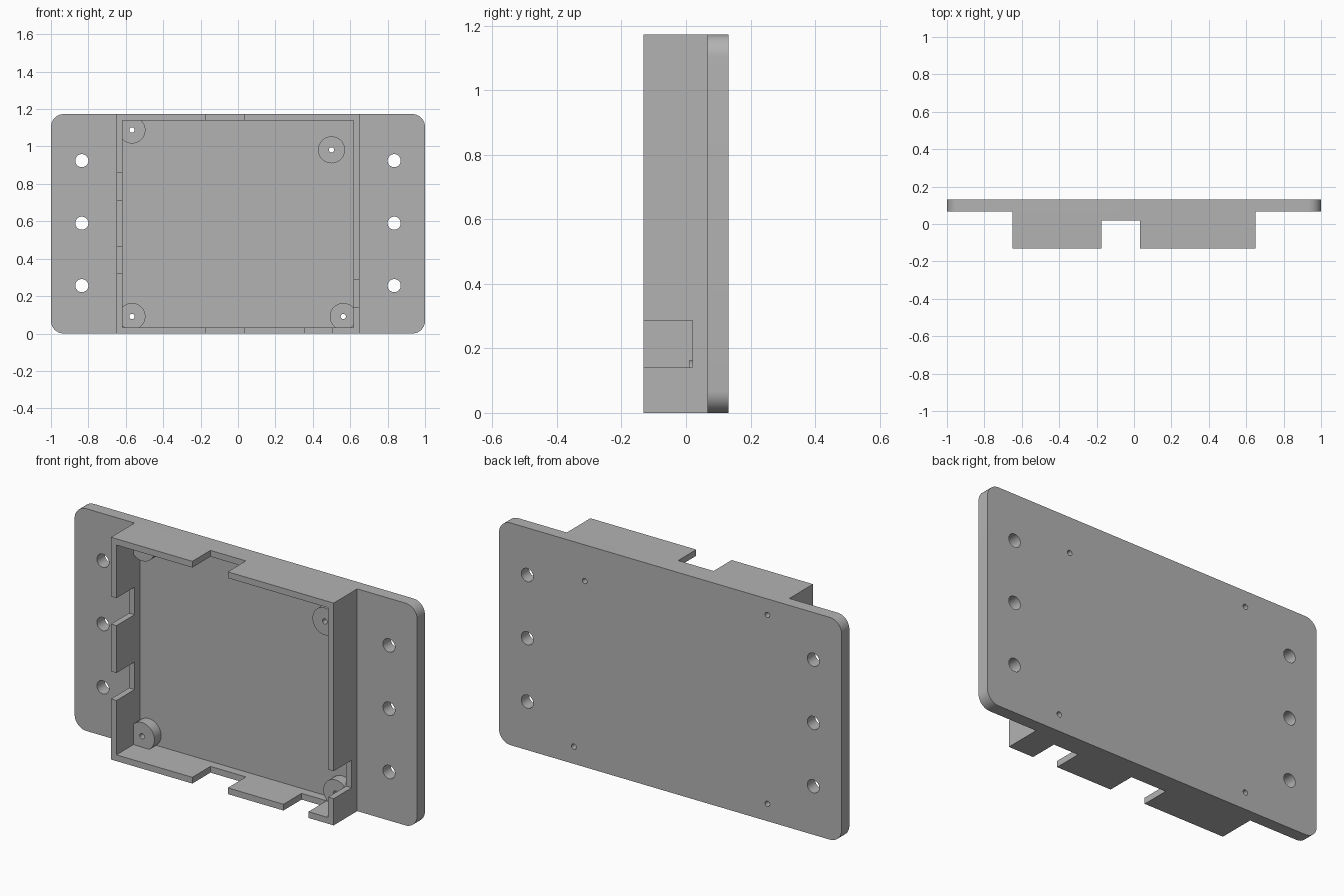
import bpy, bmesh, math
from mathutils import Matrix, Vector

if "Cube" in bpy.data.objects:
    bpy.data.objects.remove(bpy.data.objects["Cube"], do_unlink=True)

H = 1.173                                  # overall height
BACK, PLATE, LEDGE, RIM = 0.131, 0.066, 0.02, -0.131   # depth levels along y
OUT, IN, WALL = 0.65, 0.618, 0.033         # wall half widths and thickness

grey = bpy.data.materials.new("plain grey")
grey.use_nodes = True
grey.diffuse_color = (0.45, 0.45, 0.45, 1)
grey.node_tree.nodes["Principled BSDF"].inputs["Base Color"].default_value = (0.45, 0.45, 0.45, 1)


def finish(name, bm):
    mesh = bpy.data.meshes.new(name)
    bmesh.ops.recalc_face_normals(bm, faces=bm.faces)
    bm.to_mesh(mesh)
    bm.free()
    mesh.materials.append(grey)
    ob = bpy.data.objects.new(name, mesh)
    bpy.context.collection.objects.link(ob)
    return ob


def add_box(bm, x0, x1, y0, y1, z0, z1):
    centre = Vector((x0 + x1, y0 + y1, z0 + z1)) / 2
    size = Matrix.Diagonal((x1 - x0, y1 - y0, z1 - z0, 1))
    return bmesh.ops.create_cube(bm, size=1, matrix=Matrix.Translation(centre) @ size)["verts"]


def add_rod(bm, x, z, r, y0, y1, sides=40):
    place = Matrix.Translation((x, (y0 + y1) / 2, z)) @ Matrix.Rotation(math.pi / 2, 4, 'X')
    bmesh.ops.create_cone(bm, cap_ends=True, segments=sides, radius1=r, radius2=r,
                          depth=y1 - y0, matrix=place)


def cut(ob, bm):
    cutter = finish("cutter", bm)
    cutter.hide_render = True
    mod = ob.modifiers.new("cut", 'BOOLEAN')
    mod.operation, mod.solver, mod.object = 'DIFFERENCE', 'EXACT', cutter
    bpy.context.view_layer.objects.active = ob
    bpy.ops.object.modifier_apply(modifier=mod.name)
    bpy.data.objects.remove(cutter, do_unlink=True)


def smooth(ob):
    bpy.ops.object.select_all(action='DESELECT')
    ob.select_set(True)
    bpy.context.view_layer.objects.active = ob
    bpy.ops.object.shade_smooth_by_angle(angle=math.radians(30))


STANDOFFS = [(-0.567, 0.091), (0.563, 0.091), (-0.567, 1.088), (0.5, 0.982)]

# Mounting plate with rounded corners
bm = bmesh.new()
add_box(bm, -1, 1, PLATE, BACK, 0, H)
corners = [e for e in bm.edges if abs(e.verts[0].co.y - e.verts[1].co.y) > 0.01]
bmesh.ops.bevel(bm, geom=corners, offset=0.068, segments=10, profile=0.5, affect='EDGES')
plate = finish("mounting_plate", bm)

# Bolt holes in both flanges and screw holes behind the standoffs
bm = bmesh.new()
for x in (-0.835, 0.835):
    for z in (0.256, 0.59, 0.924):
        add_rod(bm, x, z, 0.035, 0, 0.2)
for x, z in STANDOFFS:
    add_rod(bm, x, z, 0.014, 0, 0.2, 24)
cut(plate, bm)
smooth(plate)

# Box walls, hollowed out
bm = bmesh.new()
add_box(bm, -OUT, OUT, RIM, PLATE, 0, H)
walls = finish("box_walls", bm)
bm = bmesh.new()
add_box(bm, -IN, IN, -0.3, 0.3, WALL, H - WALL)
cut(walls, bm)

# Cable notches in the walls
bm = bmesh.new()
add_box(bm, -0.175, 0.032, -0.3, LEDGE, -0.1, H + 0.1)
add_box(bm, 0.357, 0.503, -0.3, LEDGE, -0.1, 0.06)
for z in (0.32, 0.715):
    add_box(bm, -0.7, -0.6, -0.3, LEDGE, z, z + 0.145)
add_box(bm, 0.6, 0.7, -0.3, LEDGE, 0.141, 0.286)
cut(walls, bm)

# Round standoffs with screw holes
bm = bmesh.new()
for x, z in STANDOFFS:
    add_rod(bm, x, z, 0.072, 0.01, PLATE)
standoffs = finish("standoffs", bm)
bm = bmesh.new()
for x, z in STANDOFFS:
    add_rod(bm, x, z, 0.014, -0.1, 0.2, 24)
cut(standoffs, bm)
smooth(standoffs)
